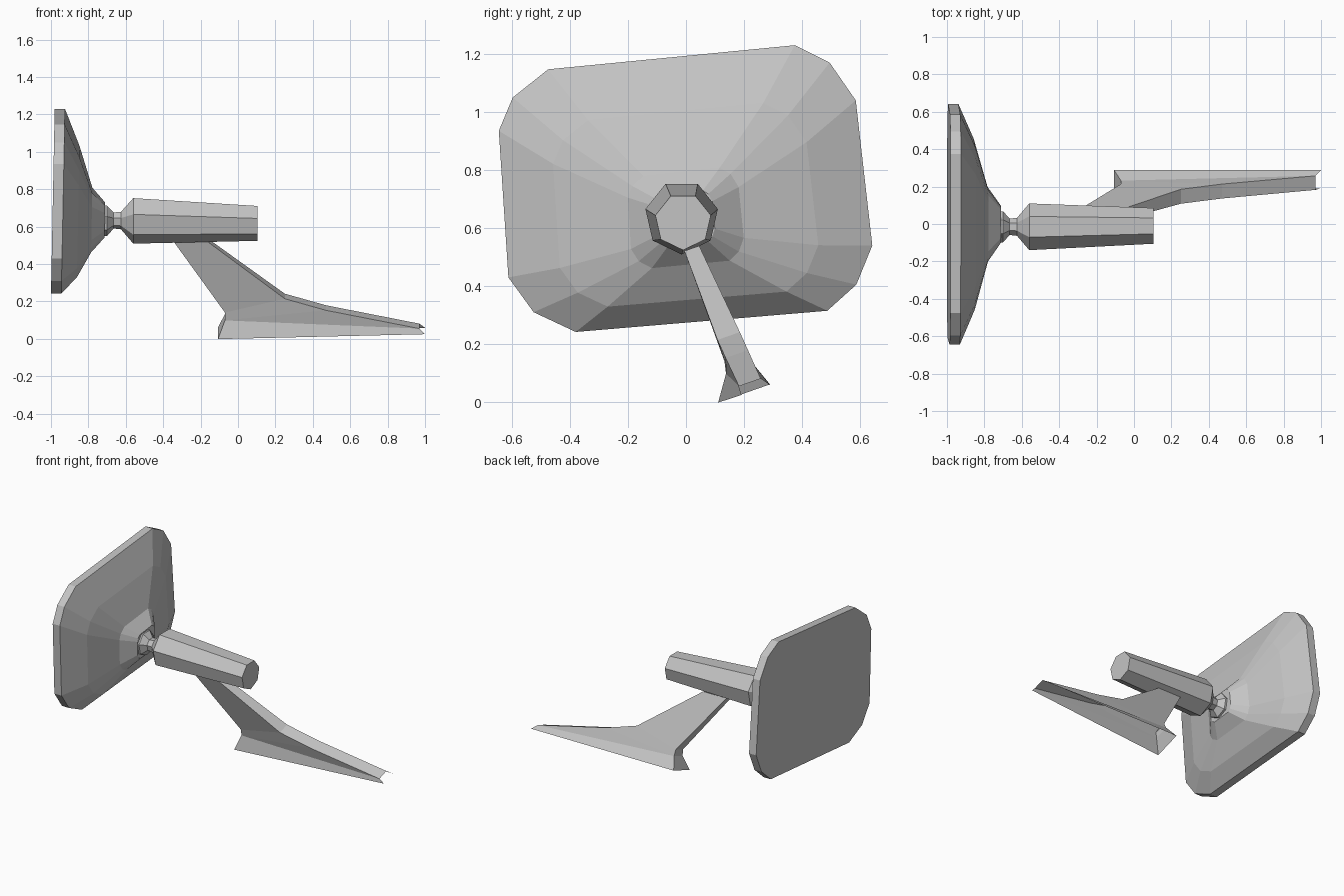
import bpy, bmesh, math
from mathutils import Vector

cube = bpy.data.objects.get("Cube")
if cube:
    bpy.data.objects.remove(cube, do_unlink=True)

grey = bpy.data.materials.new("plain grey")
grey.use_nodes = True
colour = (0.55, 0.55, 0.55, 1)
grey.diffuse_color = colour
grey.node_tree.nodes["Principled BSDF"].inputs["Base Color"].default_value = colour


def finish(bm, name):
    bmesh.ops.recalc_face_normals(bm, faces=bm.faces[:])
    mesh = bpy.data.meshes.new(name)
    bm.to_mesh(mesh)
    bm.free()
    mesh.materials.append(grey)
    obj = bpy.data.objects.new(name, mesh)
    bpy.context.collection.objects.link(obj)


def loft(name, rings):
    """Skin closed rings of equal length and cap both ends."""
    bm = bmesh.new()
    loops = [[bm.verts.new(p) for p in ring] for ring in rings]
    n = len(loops[0])
    for a, b in zip(loops, loops[1:]):
        for i in range(n):
            j = (i + 1) % n
            bm.faces.new((a[i], a[j], b[j], b[i]))
    bm.faces.new(loops[0])
    bm.faces.new(loops[-1])
    finish(bm, name)


# Mirror housing: chamfered rectangle shrinking towards the joint
outline = [(-.475, 1.147), (.375, 1.23), (.495, 1.17), (.585, 1.04),
           (.642, .54), (.587, .405), (.487, .315), (-.38, .242),
           (-.525, .31), (-.612, .43), (-.645, .935), (-.597, 1.05)]
MID = .736


def housing_ring(x, sy, sz, zc):
    ring = []
    for y, z in outline:
        h = zc + (z - MID) * sz
        ring.append((x + .02 * (h - MID), y * sy, h))
    return ring


loft("mirror_housing", [
    housing_ring(-.99, 1, 1, MID),
    housing_ring(-.935, 1, 1, MID),
    housing_ring(-.853, .71, .71, .68),
    housing_ring(-.78, .31, .35, .635),
    housing_ring(-.71, .155, .19, .635)])


# Ball joint neck and seven-sided barrel
def heptagon(x, r, zc, yc=-.015):
    angles = [math.radians(-90) + math.tau * i / 7 for i in range(7)]
    return [(x, yc + r * math.cos(a), zc + r * math.sin(a)) for a in angles]


loft("joint_neck", [heptagon(-.715, .085, .635), heptagon(-.70, .085, .635),
                    heptagon(-.665, .045, .635), heptagon(-.62, .05, .635)])
loft("barrel", [heptagon(-.625, .05, .635), heptagon(-.56, .128, .637),
                heptagon(.105, .098, .622, -.01)])

# Mounting arm: leaning hollow web with a flared, open foot
# each point: x, y, z of the middle, then half width
arm = {
    "top_back": (-.345, .02, .53, .027),
    "top_front": (-.165, .02, .53, .027),
    "bend": (.25, .147, .228, .041),
    "slope": (.47, .175, .166, .041),
    "tip": (.97, .22, .068, .04),
    "heel": (-.07, .173, .155, .043),
    "waist": (-.07, .185, .115, .05),
    "foot_back": (-.107, .2, .03, .095),
    "foot_tip": (1.0, .24, .042, .052),
}
panels = [("top_back", "top_front", "bend", "heel"),
          ("heel", "bend", "slope", "waist"),
          ("slope", "tip", "waist"),
          ("waist", "tip", "foot_tip", "foot_back")]
ridges = [("top_back", "top_front", "bend", "slope", "tip"),
          ("top_back", "heel", "waist", "foot_back")]

bm = bmesh.new()
across = Vector((0, .94, .33))
sides = []
for s in (-1, 1):
    sides.append({k: bm.verts.new(Vector(p[:3]) + across * p[3] * s)
                  for k, p in arm.items()})
for side in sides:
    for panel in panels:
        bm.faces.new([side[k] for k in panel])
near, far = sides
for ridge in ridges:
    for a, b in zip(ridge, ridge[1:]):
        bm.faces.new((near[a], near[b], far[b], far[a]))
finish(bm, "mounting_arm")
